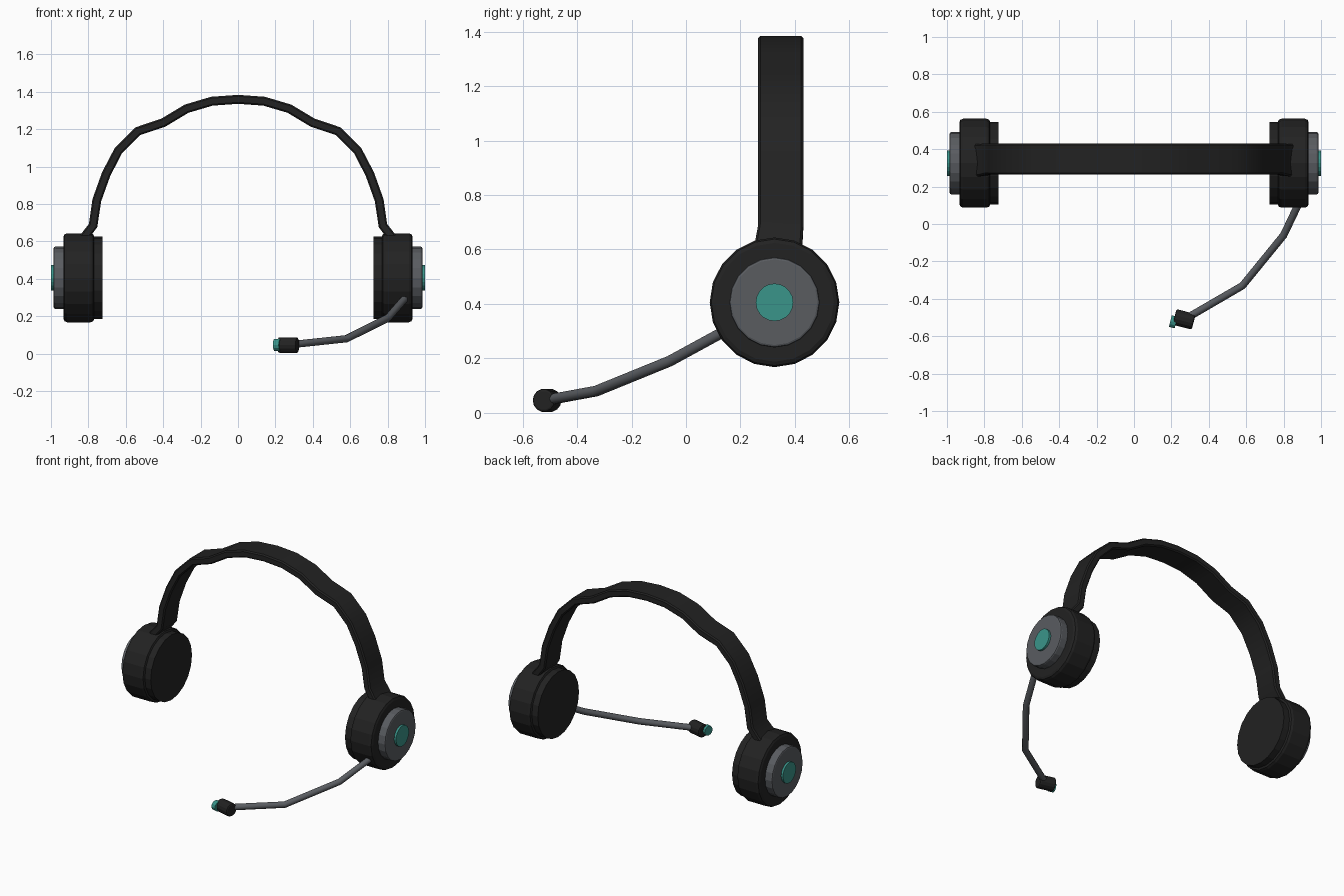
import bpy, bmesh, math
from mathutils import Vector, Matrix

if "Cube" in bpy.data.objects:
    bpy.data.objects.remove(bpy.data.objects["Cube"])


def material(name, rgb):
    m = bpy.data.materials.new(name)
    m.use_nodes = True
    m.diffuse_color = (*rgb, 1)
    bsdf = m.node_tree.nodes["Principled BSDF"]
    bsdf.inputs["Base Color"].default_value = (*rgb, 1)
    bsdf.inputs["Roughness"].default_value = 0.6
    return m


BLACK = material("matte black", (0.016, 0.016, 0.016))
GREY = material("slate grey", (0.1, 0.107, 0.118))
TEAL = material("teal", (0.042, 0.3, 0.255))


def skin(name, rings, mat, smooth=None):
    """Bridge matching rings of points and cap both ends."""
    bm = bmesh.new()
    loops = [[bm.verts.new(p) for p in ring] for ring in rings]
    for a, b in zip(loops, loops[1:]):
        for i in range(len(a)):
            j = (i + 1) % len(a)
            bm.faces.new((a[i], a[j], b[j], b[i]))
    bm.faces.new(loops[0])
    bm.faces.new(loops[-1])
    bmesh.ops.recalc_face_normals(bm, faces=bm.faces)
    mesh = bpy.data.meshes.new(name)
    bm.to_mesh(mesh)
    bm.free()
    mesh.materials.append(mat)
    ob = bpy.data.objects.new(name, mesh)
    bpy.context.collection.objects.link(ob)
    if smooth:
        bpy.ops.object.select_all(action="DESELECT")
        ob.select_set(True)
        bpy.context.view_layer.objects.active = ob
        bpy.ops.object.shade_smooth_by_angle(angle=math.radians(smooth))
    return ob


def circle(x, r, sides):
    turn = 2 * math.pi / sides
    return [Vector((x, r * math.cos(i * turn), r * math.sin(i * turn))) for i in range(sides)]


def drum(name, x0, x1, r, bevel, mat, centre, sides=20, flip=1, spin=0):
    """Cylinder along x with chamfered rims."""
    profile = [(x0, r), (x1, r)]
    if bevel:
        b = bevel * 0.3
        profile = [(x0, r - bevel), (x0 + b, r - b), (x0 + bevel, r),
                   (x1 - bevel, r), (x1 - b, r - b), (x1, r - bevel)]
    rot = Matrix.Rotation(spin, 3, "Z")
    rings = [[rot @ p + Vector(centre) for p in circle(flip * x, rad, sides)]
             for x, rad in profile]
    return skin(name, rings, mat)


# Ear cups, one stack of drums per side
for side, s in (("left", 1), ("right", -1)):
    hub = (0, 0.325, 0.406)
    drum(side + "_ear_pad", 0.725, 0.79, 0.22, 0, BLACK, hub, flip=s)
    drum(side + "_ear_cup", 0.768, 0.934, 0.238, 0.02, BLACK, hub, flip=s)
    drum(side + "_outer_disc", 0.92, 0.986, 0.166, 0.009, GREY, hub, flip=s)
    drum(side + "_centre_button", 0.975, 1.0, 0.069, 0, TEAL, hub, flip=s)

# Headband: flat strap swept along a mirrored arch
half = [(0.14, 1.35), (0.275, 1.31), (0.40, 1.235), (0.535, 1.19), (0.64, 1.085),
        (0.705, 0.96), (0.755, 0.82), (0.775, 0.685), (0.84, 0.6)]
arch = [(-x, z) for x, z in reversed(half)] + [(0, 1.36)] + half
W, T, C = 0.083, 0.024, 0.008
section = [(W, T - C), (W - C, T), (C - W, T), (-W, T - C),
           (-W, C - T), (C - W, -T), (W - C, -T), (W, C - T)]
rings = []
for i, (x, z) in enumerate(arch):
    a, b = arch[max(i - 1, 0)], arch[min(i + 1, len(arch) - 1)]
    d = Vector((b[0] - a[0], 0, b[1] - a[1])).normalized()
    n = Vector((-d.z, 0, d.x))
    end = i in (0, len(arch) - 1)
    mid = Vector((x, 0.338 if end else 0.348, z))
    rings.append([mid + n * t + Vector((0, y * (1.06 if end else 1), 0)) for y, t in section])
skin("headband", rings, BLACK, 40)

# Microphone boom
path = [Vector(p) for p in ((0.905, 0.16, 0.31), (0.80, -0.06, 0.19),
                            (0.58, -0.33, 0.08), (0.27, -0.51, 0.047))]
rings = []
for i, p in enumerate(path):
    d = (path[min(i + 1, 3)] - path[max(i - 1, 0)]).normalized()
    u = d.cross(Vector((0, 0, 1))).normalized()
    v = u.cross(d)
    rings.append([p + u * c.y + v * c.z for c in circle(0, 0.02, 10)])
skin("microphone_boom", rings, GREY, 50)

# Microphone capsule and its tip
tilt = -0.25
drum("microphone_capsule", -0.053, 0.053, 0.043, 0.009, BLACK, (0.268, -0.51, 0.046), 14, spin=tilt)
drum("microphone_tip", -0.012, 0.02, 0.032, 0, TEAL, (0.206, -0.522, 0.047), 12, spin=tilt)
